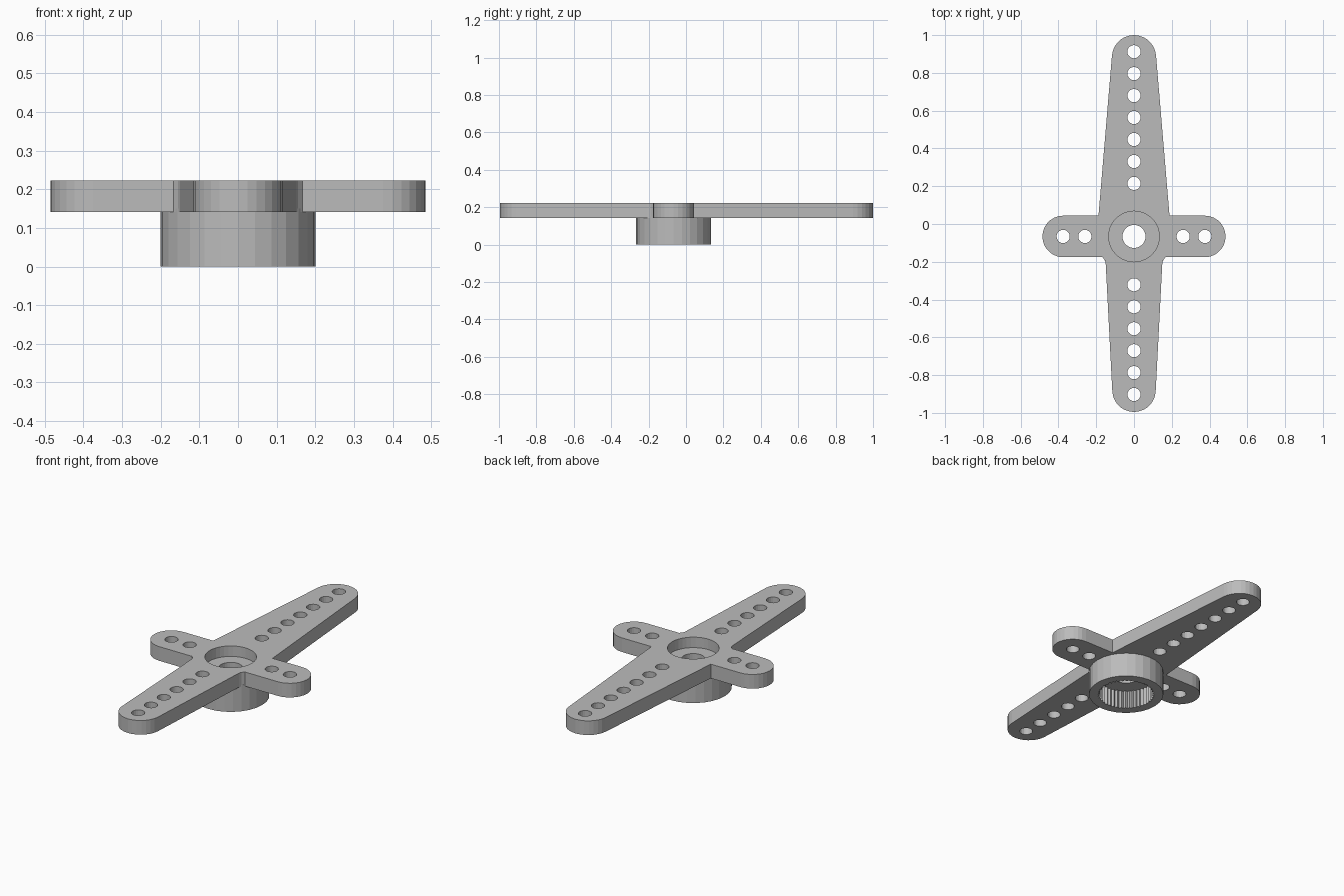
import bpy, bmesh
from math import sin, cos, pi

cube = bpy.data.objects.get("Cube")
if cube:
    bpy.data.objects.remove(cube, do_unlink=True)

grey = bpy.data.materials.new("grey plastic")
grey.use_nodes = True
colour = (0.5, 0.5, 0.5, 1)
grey.diffuse_color = colour
grey.node_tree.nodes["Principled BSDF"].inputs["Base Color"].default_value = colour

HUB_Y = -0.066
BOTTOM, TOP = 0.141, 0.222


def arc(cx, cy, r, start, end, steps):
    return [(cx + r * cos(start + (end - start) * i / steps),
             cy + r * sin(start + (end - start) * i / steps)) for i in range(steps + 1)]


def circle(cx, cy, r, sides):
    return arc(cx, cy, r, 0, 2 * pi, sides)[:-1]


def prism(name, loops, z0, z1):
    """Extrude closed outlines between two heights."""
    bm = bmesh.new()
    for loop in loops:
        low = [bm.verts.new((x, y, z0)) for x, y in loop]
        high = [bm.verts.new((x, y, z1)) for x, y in loop]
        bm.faces.new(low[::-1])
        bm.faces.new(high)
        for i in range(len(loop)):
            j = (i + 1) % len(loop)
            bm.faces.new((low[i], low[j], high[j], high[i]))
    mesh = bpy.data.meshes.new(name)
    bm.to_mesh(mesh)
    bm.free()
    mesh.materials.append(grey)
    obj = bpy.data.objects.new(name, mesh)
    bpy.context.collection.objects.link(obj)
    return obj


def combine(target, other, operation):
    mod = target.modifiers.new(operation, 'BOOLEAN')
    mod.operation = operation
    mod.solver = 'EXACT'
    mod.object = other
    bpy.context.view_layer.objects.active = target
    bpy.ops.object.modifier_apply(modifier=mod.name)
    bpy.data.objects.remove(other, do_unlink=True)


# Right half of the cross outline, from the front tip round to the back tip
half = arc(0, -0.88, 0.115, -pi / 2, -0.06, 7)
half += [(0.15, -0.205), (0.155, -0.19), (0.167, -0.176)]
half += arc(0.375, HUB_Y, 0.11, -pi / 2, pi / 2, 14)
half += [(0.188, HUB_Y + 0.11)]
half += arc(0, 0.883, 0.117, 0.09, pi / 2, 7)
half[0], half[-1] = (0, -0.995), (0, 1.0)
outline = half + [(-x, y) for x, y in half[-2:0:-1]]
horn = prism("servo_horn", [outline], BOTTOM, TOP)

# Hub below the arms, sunk slightly into them for a clean union
combine(horn, prism("hub", [circle(0, HUB_Y, 0.2, 28)], 0, 0.15), 'UNION')

# Rows of linkage holes
spots = [(0, 0.215 + 0.1162 * i) for i in range(7)]
spots += [(0, -0.322 - 0.1162 * i) for i in range(6)]
spots += [(side * x, HUB_Y) for side in (-1, 1) for x in (0.26, 0.375)]
holes = prism("linkage_holes", [circle(x, y, 0.035, 20) for x, y in spots], 0.05, 0.3)
combine(horn, holes, 'DIFFERENCE')

# Screw recess, screw bore and toothed socket
combine(horn, prism("screw_recess", [circle(0, HUB_Y, 0.134, 36)], 0.162, 0.3), 'DIFFERENCE')
combine(horn, prism("screw_bore", [circle(0, HUB_Y, 0.061, 28)], -0.1, 0.4), 'DIFFERENCE')
teeth = 42
socket = []
for i in range(teeth * 2):
    r = 0.153 if i % 2 else 0.142
    a = pi * i / teeth
    socket.append((r * cos(a), HUB_Y + r * sin(a)))
combine(horn, prism("toothed_socket", [socket], -0.1, 0.105), 'DIFFERENCE')
